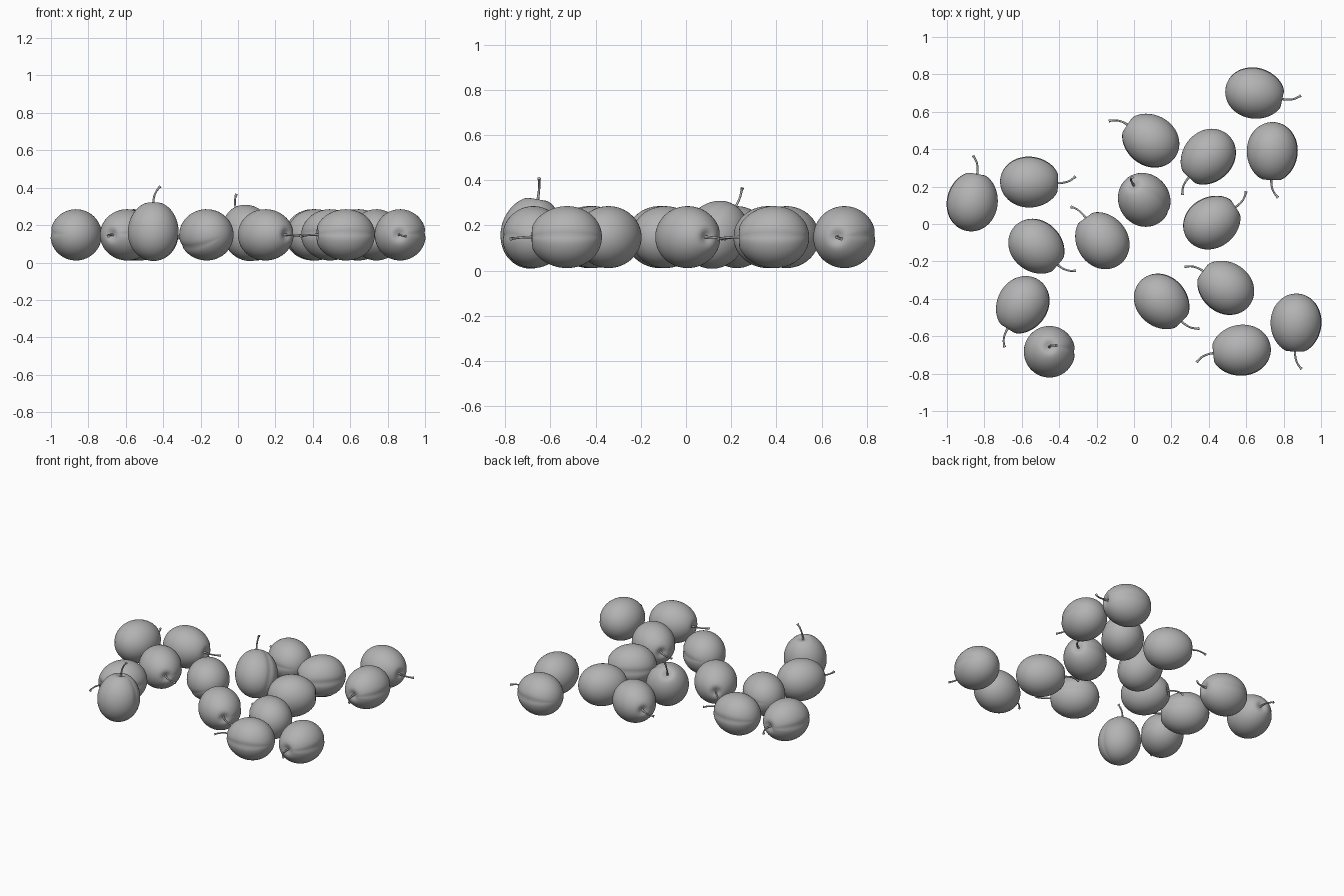
import bpy, bmesh
from math import sin, cos, exp, atan2, radians, hypot, acos
from mathutils import Matrix, Vector

if "Cube" in bpy.data.objects:
    bpy.data.objects.remove(bpy.data.objects["Cube"])

GREY = (0.45, 0.45, 0.45, 1)
grey = bpy.data.materials.new("plain_grey")
grey.use_nodes = True
grey.diffuse_color = GREY
grey.node_tree.nodes["Principled BSDF"].inputs["Base Color"].default_value = GREY


def fruit_mesh():
    """Plum lying along +x: stem dimple at +x, seam groove along +y."""
    bm = bmesh.new()
    bmesh.ops.create_uvsphere(bm, u_segments=64, v_segments=32, radius=1)
    for v in bm.verts:
        x, y, z = v.co.z, v.co.x, v.co.y
        theta = acos(max(-1, min(1, x)))
        phi = atan2(z, y)
        groove = 0.045 * exp(-(phi / 0.13) ** 2)
        r = 0.137 * (1 - 0.035 * x) * (1 - groove)
        dimple = 0.022 * exp(-(theta / 0.22) ** 2)
        v.co = (0.16 * x - dimple, y * r, z * r)
    for f in bm.faces:
        f.smooth = True
    bmesh.ops.recalc_face_normals(bm, faces=bm.faces)
    mesh = bpy.data.meshes.new("plum_body")
    bm.to_mesh(mesh)
    bm.free()
    mesh.materials.append(grey)
    return mesh


def stem_curve():
    """Thin bent stalk that thickens at the free end."""
    curve = bpy.data.curves.new("plum_stem", "CURVE")
    curve.dimensions = "3D"
    curve.bevel_depth = 0.0055
    curve.bevel_resolution = 2
    curve.use_fill_caps = True
    path = [(0.13, 0, 0, 1.4), (0.165, 0, 0, 1), (0.205, 0.01, -0.003, 0.9),
            (0.232, 0.028, -0.008, 1), (0.242, 0.038, -0.01, 1.5)]
    spline = curve.splines.new("BEZIER")
    spline.bezier_points.add(len(path) - 1)
    for p, (x, y, z, r) in zip(spline.bezier_points, path):
        p.co = (x, y, z)
        p.radius = r
        p.handle_left_type = p.handle_right_type = "AUTO"
    spline.resolution_u = 5
    curve.materials.append(grey)
    return curve


body, stem = fruit_mesh(), stem_curve()


def add_plum(i, x, y, heading, z=0.148, pitch=0, roll=4):
    turn = (Matrix.Rotation(radians(heading), 4, "Z")
            @ Matrix.Rotation(radians(-pitch), 4, "Y")
            @ Matrix.Rotation(radians(roll), 4, "X"))
    place = Matrix.Translation((x, y, z)) @ turn
    for part, data in (("plum", body), ("stem", stem)):
        ob = bpy.data.objects.new(f"{part}_{i}", data)
        bpy.context.collection.objects.link(ob)
        ob.matrix_world = place


# Plums lying on their sides: x, y, heading of the stem
lying = [(-0.865, 0.12, 80), (-0.556, 0.225, -2), (-0.52, -0.12, -41),
         (-0.596, -0.433, 238), (0.088, 0.447, 146), (0.396, 0.358, 227),
         (0.647, 0.70, -12), (0.74, 0.385, -92), (0.417, 0.01, 33),
         (0.15, -0.415, -45), (0.489, -0.34, 144), (0.572, -0.676, 186),
         (0.867, -0.532, -92)]
for n, spot in enumerate(lying, 1):
    add_plum(n, *spot)

# One rolled, one leaning and one standing plum
add_plum(14, -0.171, -0.088, 126, roll=-30)
add_plum(15, 0.053, 0.131, 125, z=0.16, pitch=49, roll=130)
add_plum(16, -0.452, -0.682, 90, z=0.168, pitch=80, roll=180)
